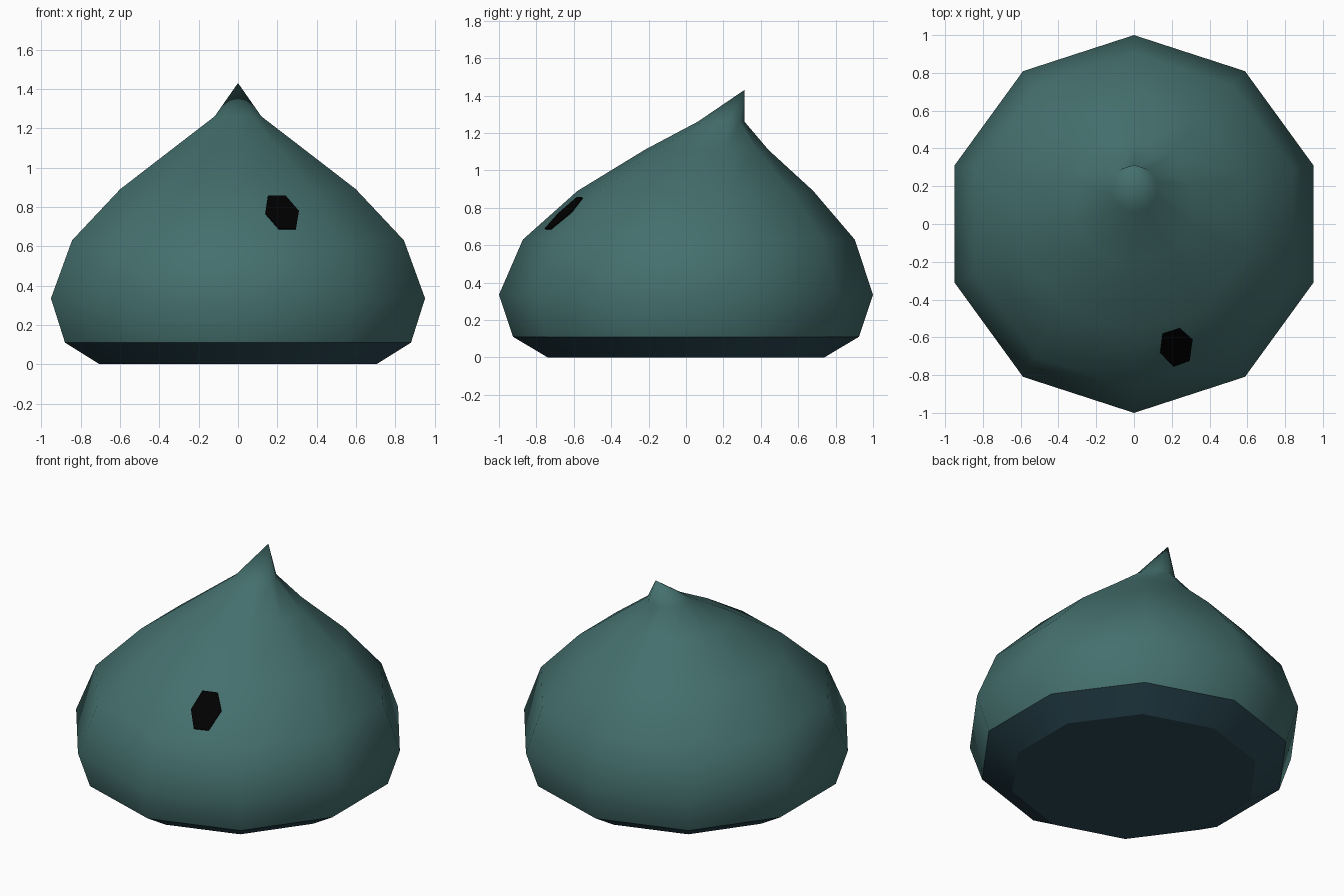
import bpy, bmesh, math
from mathutils import Vector

if "Cube" in bpy.data.objects:
    bpy.data.objects.remove(bpy.data.objects["Cube"])


def material(name, color):
    m = bpy.data.materials.new(name)
    m.diffuse_color = (*color, 1.0)
    m.use_nodes = True
    m.node_tree.nodes["Principled BSDF"].inputs["Base Color"].default_value = m.diffuse_color
    return m


def finish(bm, name, mats):
    bmesh.ops.recalc_face_normals(bm, faces=bm.faces)
    mesh = bpy.data.meshes.new(name)
    bm.to_mesh(mesh)
    bm.free()
    for mat in mats:
        mesh.materials.append(mat)
    obj = bpy.data.objects.new(name, mesh)
    bpy.context.collection.objects.link(obj)
    return obj


teal = material("muted_teal", (0.058, 0.161, 0.155))
slate = material("dark_slate_blue", (0.024, 0.068, 0.09))
black = material("black", (0.0, 0.0, 0.0))

# Droplet body: ten-sided rings (height, radius, y centre) that lean backwards
SIDES = 10
RINGS = [(0.0, 0.74, 0.0), (0.11, 0.925, 0.0), (0.335, 1.0, 0.0),
         (0.63, 0.887, 0.015), (0.89, 0.63, 0.05),
         (1.11, 0.33, 0.11), (1.26, 0.125, 0.188)]
bm = bmesh.new()
loops = []
for z, r, cy in RINGS:
    angles = [math.tau * i / SIDES - math.pi / 2 for i in range(SIDES)]
    loops.append([bm.verts.new((r * math.cos(a), cy + r * math.sin(a), z)) for a in angles])
for low, high in zip(loops, loops[1:]):
    for i in range(SIDES):
        j = (i + 1) % SIDES
        bm.faces.new((low[i], low[j], high[j], high[i]))

# Flat underside and bent pointed tip
bm.faces.new(loops[0][::-1])
tip = bm.verts.new((0, 0.313, 1.43))
for i in range(SIDES):
    bm.faces.new((loops[-1][i], loops[-1][(i + 1) % SIDES], tip))

# Smooth everywhere except the two bottom edges; base and bevel are darker
for f in bm.faces:
    f.smooth = True
    f.material_index = 1 if f.calc_center_median().z < 0.1 else 0
for e in bm.edges:
    if all(v in loops[0] for v in e.verts) or all(v in loops[1] for v in e.verts):
        e.smooth = False
finish(bm, "droplet_body", [teal, slate])

# Single eye: a thin hexagonal plate on the front
EYE = [(0.153, -0.585, 0.857), (0.243, -0.556, 0.857), (0.31, -0.615, 0.78),
       (0.295, -0.725, 0.69), (0.21, -0.756, 0.69), (0.14, -0.685, 0.77)]
bm = bmesh.new()
outer = [bm.verts.new(p) for p in EYE]
inward = Vector((-0.2, 0.62, -0.76)) * 0.008
inner = [bm.verts.new(v.co + inward) for v in outer]
bm.faces.new(outer)
bm.faces.new(inner[::-1])
for i in range(6):
    j = (i + 1) % 6
    bm.faces.new((outer[i], outer[j], inner[j], inner[i]))
finish(bm, "eye", [black])
